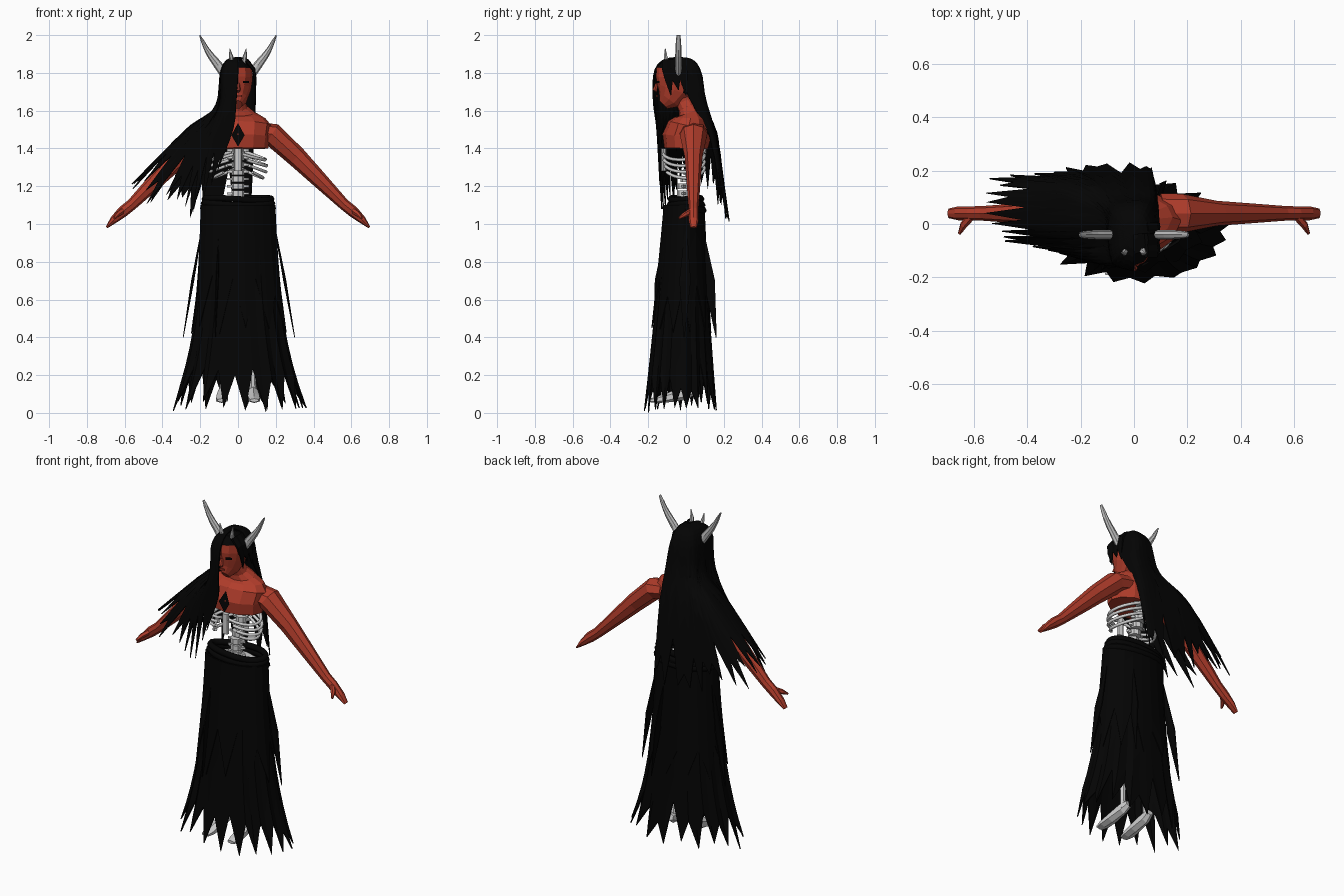
import bpy, math, random
from mathutils import Vector

random.seed(4)
cube = bpy.data.objects.get("Cube")
if cube:
    bpy.data.objects.remove(cube, do_unlink=True)


def material(name, r, g, b):
    m = bpy.data.materials.new(name)
    m.use_nodes = True
    m.diffuse_color = (r, g, b, 1)
    node = next(n for n in m.node_tree.nodes if n.type == 'BSDF_PRINCIPLED')
    node.inputs["Base Color"].default_value = (r, g, b, 1)
    return m


SKIN = material("red_skin", .44, .046, .024)
BLACK = material("black_hair_and_cloth", .0012, .0012, .0012)
BONE = material("pale_bone", .62, .62, .62)
HORN = material("grey_horn", .52, .52, .52)


def mesh_object(name, verts, faces, mat):
    mesh = bpy.data.meshes.new(name)
    mesh.from_pydata([tuple(v) for v in verts], [], faces)
    mesh.materials.append(mat)
    obj = bpy.data.objects.new(name, mesh)
    bpy.context.collection.objects.link(obj)
    return obj


def spline(points, t):
    """Smooth curve through the points, t from 0 to 1."""
    last = len(points) - 1
    x = t * last
    i = min(int(x), last - 1)
    f = x - i
    a, b, c, d = (Vector(points[max(0, min(last, k))]) for k in range(i - 1, i + 3))
    return b + (c - a) * f / 2 + (a * 2 - b * 5 + c * 4 - d) * f * f / 2 \
        + (b * 3 - a - c * 3 + d) * f ** 3 / 2


def tube(name, stations, mat, sides=8, axis=(0, 1, 0)):
    """Closed tube; each station is x, y, z, radius, radius along axis."""
    pts = [Vector(s[:3]) for s in stations]
    verts, faces = [], []
    for i, s in enumerate(stations):
        t = (pts[min(i + 1, len(pts) - 1)] - pts[max(i - 1, 0)]).normalized()
        u = Vector(axis).cross(t).normalized()
        v = t.cross(u)
        for k in range(sides):
            a = math.tau * k / sides
            verts.append(pts[i] + u * s[3] * math.cos(a) + v * s[-1] * math.sin(a))
    for i in range(len(pts) - 1):
        for k in range(sides):
            n = (k + 1) % sides
            faces.append([i * sides + k, i * sides + n,
                          (i + 1) * sides + n, (i + 1) * sides + k])
    faces.append(list(reversed(range(sides))))
    faces.append([(len(pts) - 1) * sides + k for k in range(sides)])
    return mesh_object(name, verts, faces, mat)


def ragged_sheet(name, shape, teeth, rows, depth, closed=False):
    """Thin hanging sheet whose lower edge is torn into points."""
    cols = teeth * 2 + (0 if closed else 1)
    verts, faces = [], []
    for i in range(cols):
        reach = 1 - random.uniform(0, .06)
        if i % 2 == 0:
            reach -= depth * random.uniform(.5, 1.2)
        verts += [shape(i / (teeth * 2), reach * j / rows) for j in range(rows + 1)]
    for i in range(cols if closed else cols - 1):
        a, b = i * (rows + 1), (i + 1) % cols * (rows + 1)
        faces += [[a + j, a + j + 1, b + j + 1, b + j] for j in range(rows)]
    obj = mesh_object(name, verts, faces, BLACK)
    obj.modifiers.new("thickness", 'SOLIDIFY').thickness = .006
    return obj


def wire(name, points, radius, mat, closed=False):
    curve = bpy.data.curves.new(name, 'CURVE')
    curve.dimensions = '3D'
    curve.bevel_depth, curve.bevel_resolution = radius, 1
    line = curve.splines.new('POLY')
    line.points.add(len(points) - 1)
    for p, co in zip(line.points, points):
        p.co = (*co, 1)
    line.use_cyclic_u = closed
    curve.use_fill_caps = True
    curve.materials.append(mat)
    obj = bpy.data.objects.new(name, curve)
    bpy.context.collection.objects.link(obj)
    return obj


def box(name, center, size, mat):
    x, y, z = size
    return tube(name, [(center[0], center[1], center[2] + d * z / 2, x * .7, y * .7)
                       for d in (-1, -.6, .6, 1)], mat, 8)


# Torso, neck and head
tube("torso", [(0, 0, 1.4, .16, .115), (0, .002, 1.46, .168, .127), (0, .015, 1.52, .178, .112),
               (0, .025, 1.56, .145, .085), (0, .02, 1.59, .09, .06), (0, .005, 1.62, .05, .048),
               (0, -.01, 1.65, .038, .045), (0, -.03, 1.7, .038, .045)], SKIN, 12)
head = tube("head", [(0, -.12, 1.632, .022, .03), (0, -.09, 1.66, .05, .065),
                     (0, -.062, 1.71, .069, .096), (0, -.052, 1.77, .078, .108),
                     (0, -.05, 1.82, .076, .105), (0, -.045, 1.855, .052, .07),
                     (0, -.04, 1.87, .015, .02)], SKIN, 12)
head.data.materials.append(BLACK)
for face in head.data.polygons:
    if face.center.z > 1.83 or face.center.y > 0:
        face.material_index = 1
tube("nose", [(0, -.155, 1.745, .008, .006), (0, -.165, 1.71, .014, .014),
              (0, -.155, 1.7, .008, .005)], SKIN, 6)
for s, side in ((1, "left"), (-1, "right")):
    eye = box(side + "_eye", (0, 0, 0), (.026, .006, .012), BLACK)
    eye.location = (s * .042, -.149, 1.752)
    eye.rotation_euler.z = s * .5
box("lips", (0, -.153, 1.678), (.03, .008, .009), SKIN)
mesh_object("chest_diamond", [(0, -.13, 1.41), (.035, -.133, 1.47), (0, -.115, 1.535),
                              (-.035, -.133, 1.47)], [[0, 1, 2, 3]], BLACK)

# Arms, horns, legs and feet
for s, side in ((1, "left"), (-1, "right")):
    arm = [(.1, .04, 1.49, .05, .075), (.18, .04, 1.475, .062, .073), (.31, .04, 1.355, .054, .047),
           (.43, .04, 1.235, .043, .038), (.56, .04, 1.105, .03, .028), (.61, .04, 1.065, .03, .026),
           (.66, .04, 1.02, .02, .026), (.695, .04, .982, .006, .018)]
    tube(side + "_arm", [(s * p[0], *p[1:]) for p in arm], SKIN)
    tube(side + "_thumb", [(s * .61, .03, 1.07, .016), (s * .64, -.005, 1.05, .014),
                           (s * .655, -.036, 1.03, .006)], SKIN, 6, (1, 0, 0))
    path = [(s * .068, -.04, 1.79), (s * .112, -.04, 1.85), (s * .16, -.04, 1.915), (s * .203, -.04, 2)]
    tube(side + "_horn", [(*spline(path, k / 7), .025 - .022 * (k / 7) ** 2,
                           .018 - .008 * (k / 7) ** 4) for k in range(8)], HORN)
    tube(side + "_small_horn", [(s * .03, -.095, 1.84, .014), (s * .036, -.108, 1.885, .011),
                                (s * .044, -.11, 1.93, .002)], HORN, 6)
    tube(side + "_leg_bone", [(s * .08, .01, .1, .025), (s * .08, 0, .16, .015),
                              (s * .08, 0, .55, .025), (s * .09, 0, 1.05, .03)], BONE, 6)
    tube(side + "_foot", [(s * .075, .045, .12, .02, .022), (s * .08, 0, .105, .036, .028),
                          (s * .083, -.09, .082, .026, .035), (s * .086, -.15, .07, .018, .035),
                          (s * .086, -.19, .066, .01, .025)], BONE, 6, (1, 0, 0))

# Rib cage, spine and pelvis
for row in range(4):
    for s, side in ((1, "left"), (-1, "right")):
        arc = []
        wide = (.145, .152, .148, .132)[row]
        for k in range(11):
            a = math.pi * (.5 - (k / 10) * (.95 - .05 * row))
            arc.append((s * wide * math.cos(a), .11 * math.sin(a) - .012,
                        1.395 - .032 * row - .055 * math.sin(math.pi * k / 10 * .85)))
        wire(side + "_rib_" + str(row + 1), arc, .009, BONE)
box("sternum", (0, -.118, 1.34), (.03, .02, .12), BONE)
for k in range(8):
    y = .085 * max(0, 1 - k / 5) - .012
    box("vertebra_" + str(k + 1), (0, y, 1.39 - .038 * k), (.05, .05, .031), BONE)
    box("vertebra_wing_" + str(k + 1), (0, y, 1.39 - .038 * k), (.085, .02, .012), BONE)
tube("pelvis", [(0, 0, 1, .05, .04), (0, 0, 1.05, .1, .06), (0, .01, 1.1, .13, .065),
                (0, .01, 1.11, .09, .04)], BONE, 10)


# Torn skirt in two layers, with rolled waistband and loose strips
def skirt_shape(grow, length):
    def shape(u, v):
        v *= length
        a = math.tau * u
        g = grow * (1 + .05 * math.sin(17 * a) * v + .012 * math.sin(11 * a))
        return Vector((g * (.19 + .04 * v + .13 * v ** 3) * math.cos(a) + .01 * v,
                       g * (.105 + .07 * v + .02 * v * v) * math.sin(a) - .01 - .02 * v,
                       1.1 - 1.1 * v))
    return shape


ragged_sheet("skirt", skirt_shape(1, 1), 19, 10, .18, True)
ragged_sheet("skirt_overlay", skirt_shape(1.04, .62), 11, 6, .35, True)
for k in range(3):
    ring = [((.176 + .004 * k) * math.cos(math.tau * i / 24),
             (.08 + .006 * k) * math.sin(math.tau * i / 24),
             1.132 - .027 * k + .006 * math.sin(math.tau * i / 12 + k)) for i in range(24)]
    wire("waistband_" + str(k + 1), ring, .018, BLACK, True)
for k, (x, y, dx, dy) in enumerate([(-.19, .02, -.1, .02), (.195, 0, .105, -.01),
                                    (.08, .085, .04, .075), (-.1, -.1, -.02, -.07)]):
    tube("skirt_strip_" + str(k + 1), [(x, y, .98, .003, .006),
                                       (x + dx * .5, y + dy * .5, .7, .008, .035),
                                       (x + dx, y + dy, .4, .002, .003)], BLACK, 6)

# Long hair, swept over the right shoulder; each lock runs from temple to tip
locks = [
    [(.09, -.03, 1.8), (.095, .02, 1.66), (.085, .13, 1.45), (.07, .19, 1.08)],
    [(.05, .075, 1.8), (.06, .1, 1.66), (.05, .16, 1.45), (.04, .23, 1.01)],
    [(-.05, .075, 1.8), (-.07, .1, 1.64), (-.12, .17, 1.45), (-.16, .225, 1.02)],
    [(-.08, .05, 1.8), (-.1, .09, 1.63), (-.2, .17, 1.46), (-.35, .2, 1.04)],
    [(-.09, .02, 1.8), (-.12, .07, 1.62), (-.27, .15, 1.47), (-.54, .175, 1.1)],
    [(-.095, -.02, 1.8), (-.12, .04, 1.62), (-.28, .1, 1.5), (-.56, .1, 1.2)],
    [(-.096, -.05, 1.8), (-.12, -.01, 1.62), (-.27, -.015, 1.49), (-.57, 0, 1.19)],
    [(-.092, -.1, 1.8), (-.11, -.07, 1.6), (-.24, -.08, 1.45), (-.51, -.06, 1.1)],
    [(-.085, -.13, 1.8), (-.1, -.12, 1.61), (-.2, -.12, 1.43), (-.33, -.1, 1.06)],
    [(-.07, -.15, 1.8), (-.08, -.155, 1.62), (-.14, -.15, 1.43), (-.2, -.13, 1.07)],
    [(0, -.172, 1.8), (-.01, -.175, 1.64), (-.025, -.155, 1.5), (-.1, -.145, 1.3)]]
crown = Vector((0, -.04, 1.885))
for lock in locks:
    rise = crown.lerp(Vector(lock[0]), .62)
    rise.z = 1.87
    lock[:0] = [crown, rise]


def hair_shape(u, v):
    return spline([spline(lock, v) for lock in locks], u)


ragged_sheet("long_hair", hair_shape, 26, 14, .09)
for k, y in enumerate((-.1, -.06, -.02)):
    tube("side_fringe_" + str(k + 1), [(.045, y, 1.865, .012, .03), (.082, y, 1.82, .01, .03),
                                       (.092, y + .01, 1.76, .007, .023),
                                       (.09, y + .02, 1.68 + .03 * (k % 2), .002)], BLACK, 6)
